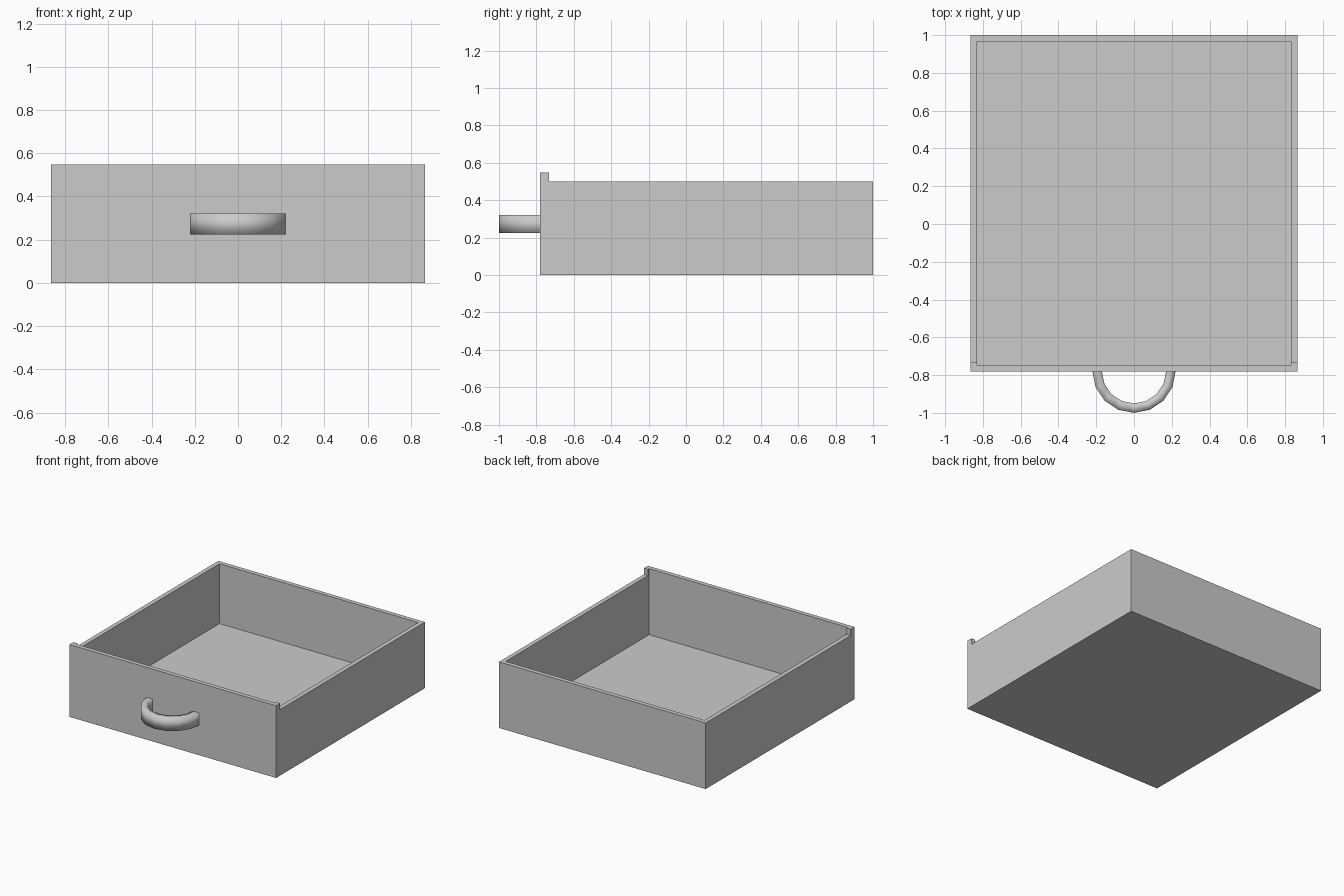
import bpy
import bmesh
import math
from mathutils import Matrix

cube = bpy.data.objects.get("Cube")
if cube:
    bpy.data.objects.remove(cube, do_unlink=True)

# Overall sizes
HALF_W, FRONT, BACK = 0.865, -0.78, 1.0
HEIGHT, LIP, WALL = 0.5, 0.047, 0.047

grey = bpy.data.materials.new("plain grey")
grey.use_nodes = True
colour = (0.6, 0.6, 0.6, 1)
grey.diffuse_color = colour
grey.node_tree.nodes["Principled BSDF"].inputs["Base Color"].default_value = colour


def add_object(name, bm):
    bmesh.ops.recalc_face_normals(bm, faces=bm.faces)
    mesh = bpy.data.meshes.new(name)
    bm.to_mesh(mesh)
    bm.free()
    mesh.materials.append(grey)
    obj = bpy.data.objects.new(name, mesh)
    bpy.context.collection.objects.link(obj)
    return obj


def extrude_faces(bm, faces, dz):
    new = bmesh.ops.extrude_face_region(bm, geom=faces)["geom"]
    verts = [g for g in new if isinstance(g, bmesh.types.BMVert)]
    bmesh.ops.translate(bm, verts=verts, vec=(0, 0, dz))
    bmesh.ops.delete(bm, geom=[f for f in faces if f.is_valid], context="FACES")


# Drawer box: solid block, hollowed from the top
bm = bmesh.new()
size = Matrix.Diagonal((2 * HALF_W, BACK - FRONT, HEIGHT, 1))
place = Matrix.Translation((0, (FRONT + BACK) / 2, HEIGHT / 2))
bmesh.ops.create_cube(bm, size=1, matrix=place @ size)
bm.normal_update()
top = max(bm.faces, key=lambda f: f.calc_center_median().z)
bmesh.ops.inset_region(bm, faces=[top], thickness=WALL)
extrude_faces(bm, [top], WALL - HEIGHT)

# Raised lip along the full width of the front panel
inner = FRONT + WALL
bmesh.ops.bisect_plane(bm, geom=bm.verts[:] + bm.edges[:] + bm.faces[:],
                       dist=1e-4, plane_co=(0, inner, 0), plane_no=(0, 1, 0))
rim = [f for f in bm.faces
       if all(v.co.z > HEIGHT - 0.001 and v.co.y < inner + 0.001 for v in f.verts)]
extrude_faces(bm, rim, LIP)
# Merge the flat cuts back into whole panels
bmesh.ops.dissolve_limit(bm, angle_limit=0.01, verts=bm.verts, edges=bm.edges)
add_object("drawer_box", bm)

# Handle: rectangular strap swept around a half circle
bm = bmesh.new()
SEGMENTS = 8
profile = [(0.17, 0.225), (0.22, 0.225), (0.22, 0.32), (0.17, 0.32)]
rings = []
for i in range(SEGMENTS + 1):
    a = math.pi * i / SEGMENTS
    rings.append([bm.verts.new((r * math.cos(a), FRONT - r * math.sin(a), z))
                  for r, z in profile])
for a, b in zip(rings, rings[1:]):
    for k in range(4):
        n = (k + 1) % 4
        bm.faces.new((a[k], a[n], b[n], b[k]))
for f in bm.faces:
    f.smooth = True
add_object("handle", bm)
